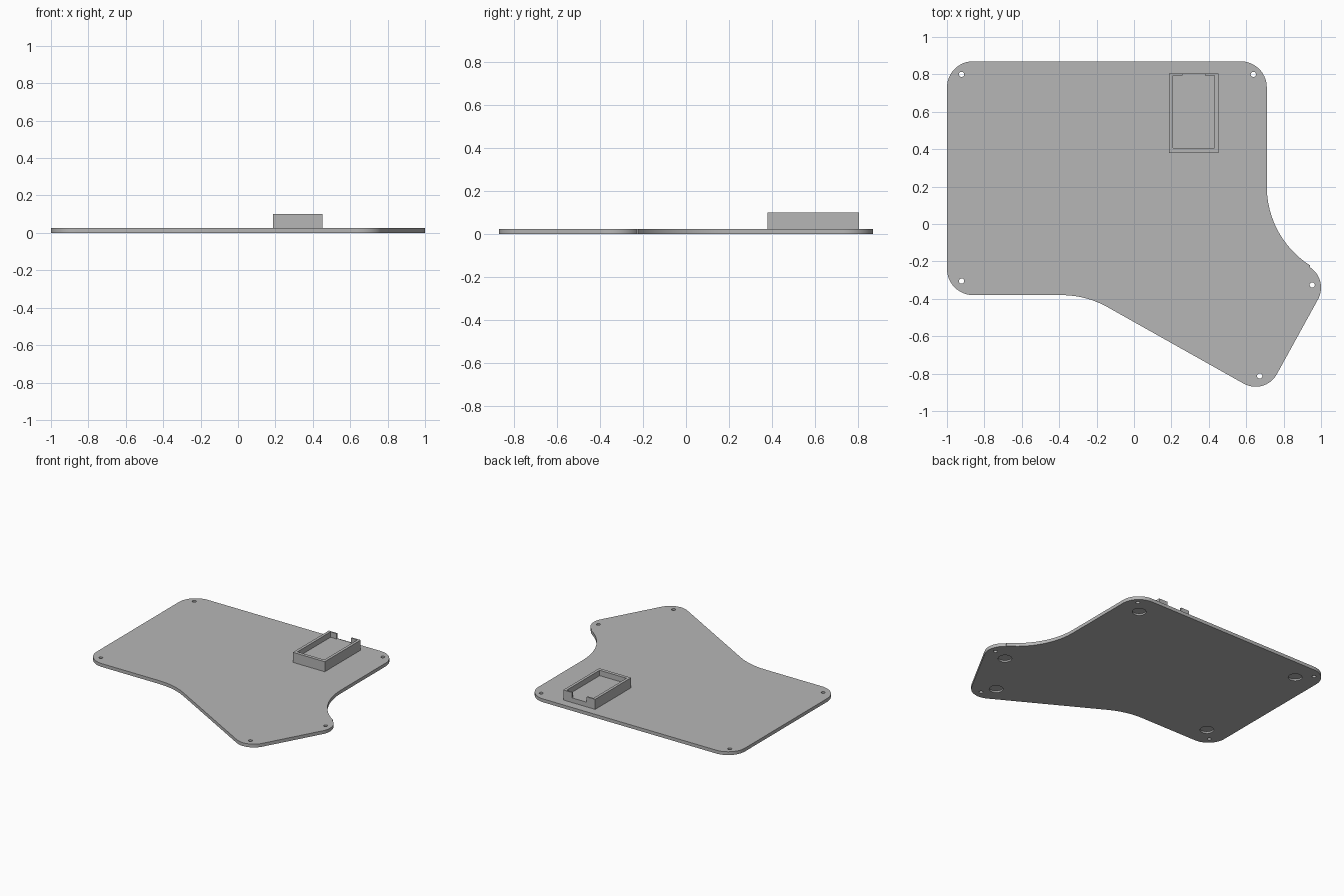
import bpy
import bmesh
from math import cos, sin, radians, ceil
from mathutils import Matrix, Vector

old = bpy.data.objects.get("Cube")
if old:
    bpy.data.objects.remove(old, do_unlink=True)

# One plain grey material
grey = bpy.data.materials.new("grey plastic")
grey.use_nodes = True
colour = (0.47, 0.47, 0.47, 1)
grey.diffuse_color = colour
grey.node_tree.nodes["Principled BSDF"].inputs["Base Color"].default_value = colour

THICK = 0.025


def add_object(name, bm):
    bmesh.ops.recalc_face_normals(bm, faces=bm.faces[:])
    mesh = bpy.data.meshes.new(name)
    bm.to_mesh(mesh)
    bm.free()
    mesh.materials.append(grey)
    ob = bpy.data.objects.new(name, mesh)
    bpy.context.collection.objects.link(ob)
    return ob


def box(name, low, high):
    low, high = Vector(low), Vector(high)
    bm = bmesh.new()
    place = Matrix.Translation((low + high) / 2) @ Matrix.Diagonal((*(high - low), 1))
    bmesh.ops.create_cube(bm, size=1, matrix=place)
    return add_object(name, bm)


def cylinders(name, centres, radius, low, high):
    bm = bmesh.new()
    for x, y in centres:
        bmesh.ops.create_cone(bm, cap_ends=True, segments=32, radius1=radius, radius2=radius,
                              depth=high - low, matrix=Matrix.Translation((x, y, (low + high) / 2)))
    return add_object(name, bm)


def cut(target, cutter):
    cutter.hide_render = True
    mod = target.modifiers.new("cut", "BOOLEAN")
    mod.operation = "DIFFERENCE"
    mod.solver = "EXACT"
    mod.object = cutter
    bpy.context.view_layer.objects.active = target
    bpy.ops.object.modifier_apply(modifier=mod.name)
    bpy.data.objects.remove(cutter, do_unlink=True)


# Plate outline: tangent arcs (centre x, centre y, radius, start, end) joined by straight edges
arcs = [
    (-0.86, -0.24, 0.14, 180, 270),
    (-0.387, -0.88, 0.5, 90, 61),
    (0.65, -0.74, 0.13, 241, 331),
    (0.87, -0.34, 0.13, -29, 57.6),
    (1.21, 0.2, 0.5, 237.6, 180),
    (0.57, 0.73, 0.14, 0, 90),
    (-0.86, 0.73, 0.14, 90, 180),
]
bm = bmesh.new()
outline = []
for cx, cy, r, start, end in arcs:
    steps = ceil(abs(end - start) / 5)
    for i in range(steps + 1):
        a = radians(start + (end - start) * i / steps)
        outline.append(bm.verts.new((cx + r * cos(a), cy + r * sin(a), 0)))
face = bm.faces.new(outline)
raised = bmesh.ops.extrude_face_region(bm, geom=[face])["geom"]
bmesh.ops.translate(bm, vec=(0, 0, THICK),
                    verts=[v for v in raised if isinstance(v, bmesh.types.BMVert)])
plate = add_object("base_plate", bm)

# Screw holes through the corners
holes = [(-0.922, 0.8), (0.638, 0.8), (-0.922, -0.305), (0.953, -0.326), (0.672, -0.813)]
cut(plate, cylinders("hole_cutter", holes, 0.014, -0.1, 0.1))

# Shallow round recesses for feet underneath
feet = [(-0.83, 0.71), (0.55, 0.71), (-0.83, -0.22), (0.84, -0.36), (0.62, -0.715)]
cut(plate, cylinders("foot_cutter", feet, 0.047, -0.1, 0.012))

# Open tray near the back edge, with a notch in its back wall
tray = box("tray", (0.188, 0.38, THICK), (0.452, 0.805, 0.1))
cut(tray, box("pocket_cutter", (0.209, 0.405, 0.06), (0.431, 0.795, 0.2)))
cut(tray, box("notch_cutter", (0.258, 0.75, 0.06), (0.38, 0.9, 0.2)))

# Smooth the curved sides of the plate, keep edges sharp
bpy.ops.object.select_all(action="DESELECT")
plate.select_set(True)
bpy.context.view_layer.objects.active = plate
bpy.ops.object.shade_smooth_by_angle(angle=radians(30))
